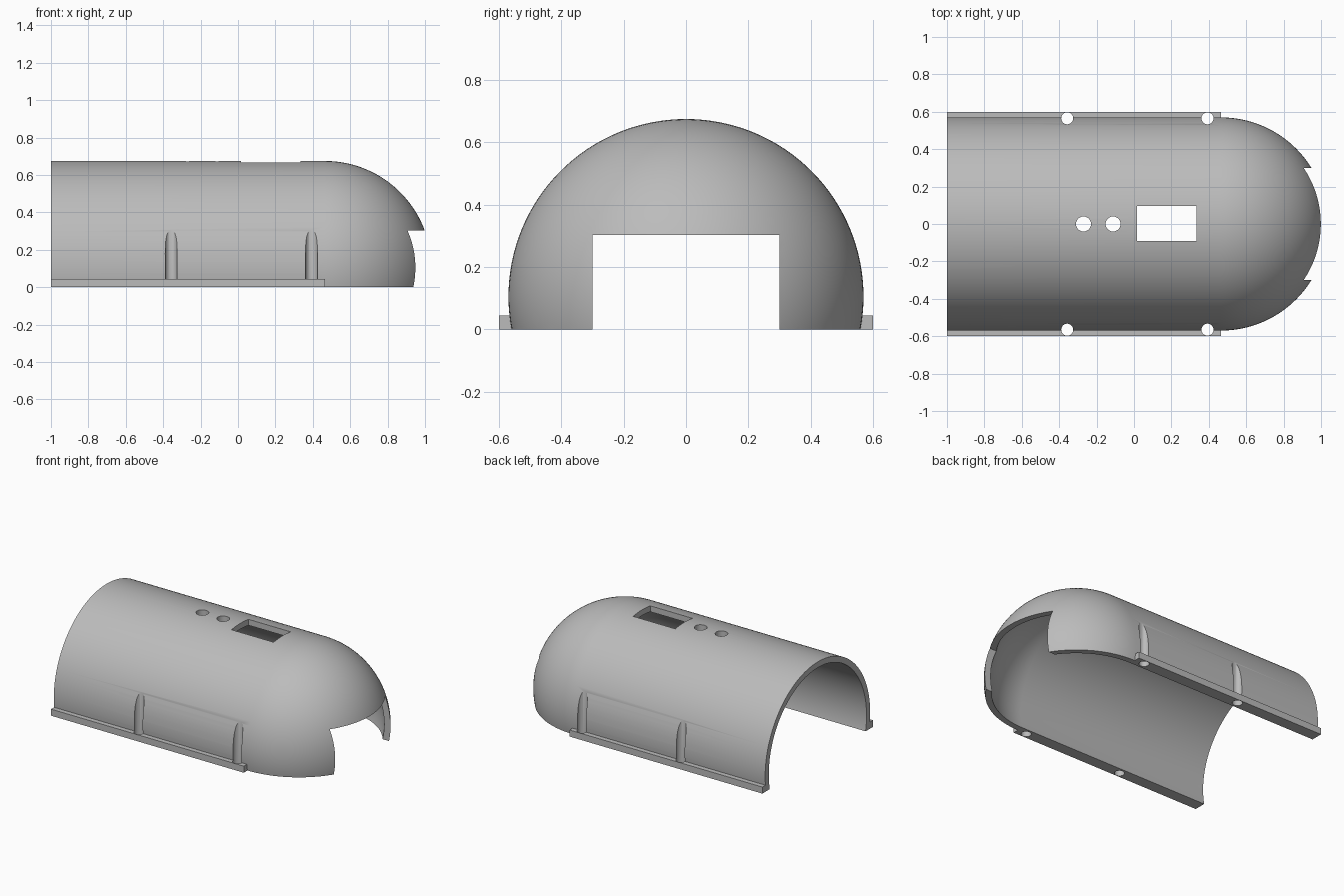
import bpy, bmesh
from math import sin, cos, pi, radians
from mathutils import Matrix

default = bpy.data.objects.get("Cube")
if default:
    bpy.data.objects.remove(default, do_unlink=True)

AXIS_Z = 0.105      # height of the tunnel axis
RADIUS = 0.57
WALL = 0.04
DOME_X = 0.464      # where the barrel meets the dome
BACK_X = -1.0

grey = bpy.data.materials.new("plain grey")
grey.use_nodes = True
grey.diffuse_color = (0.5, 0.5, 0.5, 1)
grey.node_tree.nodes["Principled BSDF"].inputs["Base Color"].default_value = (0.5, 0.5, 0.5, 1)


def finish(bm, name):
    bmesh.ops.recalc_face_normals(bm, faces=bm.faces)
    mesh = bpy.data.meshes.new(name)
    bm.to_mesh(mesh)
    bm.free()
    obj = bpy.data.objects.new(name, mesh)
    bpy.context.collection.objects.link(obj)
    mesh.materials.append(grey)
    return obj


def box(name, low, high):
    bm = bmesh.new()
    size = [h - l for l, h in zip(low, high)]
    mid = [(h + l) / 2 for l, h in zip(low, high)]
    bmesh.ops.create_cube(bm, size=1, matrix=Matrix.Translation(mid) @ Matrix.Diagonal((*size, 1)))
    return finish(bm, name)


def rod(name, x, y, radius, low, high):
    bm = bmesh.new()
    bmesh.ops.create_cone(bm, cap_ends=True, segments=48, radius1=radius, radius2=radius,
                          depth=high - low, matrix=Matrix.Translation((x, y, (low + high) / 2)))
    return finish(bm, name)


def combine(target, tool, operation):
    mod = target.modifiers.new(operation.lower(), 'BOOLEAN')
    mod.operation = operation
    mod.solver = 'EXACT'
    mod.object = tool
    bpy.context.view_layer.objects.active = target
    bpy.ops.object.modifier_apply(modifier=mod.name)
    bpy.data.objects.remove(tool, do_unlink=True)


# Barrel and dome: one hollow profile turned about the long axis
def half_profile(radius):
    arc = [(DOME_X + radius * sin(i * pi / 64), radius * cos(i * pi / 64)) for i in range(33)]
    return [(BACK_X, radius)] + arc


profile = half_profile(RADIUS) + half_profile(RADIUS - WALL)[::-1]
bm = bmesh.new()
verts = [bm.verts.new((x, 0, AXIS_Z + r)) for x, r in profile]
outer_count = len(profile) // 2
edges = [bm.edges.new((verts[i], verts[(i + 1) % len(verts)]))
         for i in range(len(verts)) if i != outer_count - 1]
bmesh.ops.spin(bm, geom=verts + edges, cent=(0, 0, AXIS_Z), axis=(1, 0, 0),
               angle=2 * pi, steps=128, use_merge=True)
bmesh.ops.remove_doubles(bm, verts=bm.verts, dist=0.0001)
shell = finish(bm, "domed_shell")

# Ground cut and side flanges
combine(shell, box("ground_cutter", (-2, -1, -1), (2, 1, 0)), 'DIFFERENCE')
for side in (-1, 1):
    ys = sorted((side * 0.545, side * 0.6))
    combine(shell, box("flange", (BACK_X, ys[0], 0), (DOME_X, ys[1], 0.045)), 'UNION')

# Doorway in the dome, roof window and two roof holes
combine(shell, box("door_cutter", (0.6, -0.3, -0.2), (1.5, 0.3, 0.302)), 'DIFFERENCE')
combine(shell, box("window_cutter", (0.015, -0.092, 0.5), (0.335, 0.095, 0.9)), 'DIFFERENCE')
for x in (-0.27, -0.112):
    combine(shell, rod("roof_hole_cutter", x, 0, 0.04, 0.5, 0.9), 'DIFFERENCE')

# Upright screw channels through the flanges
for x in (-0.357, 0.393):
    for side in (-1, 1):
        combine(shell, rod("screw_cutter", x, side * 0.565, 0.032, -0.2, 0.6), 'DIFFERENCE')

bpy.ops.object.select_all(action='DESELECT')
shell.select_set(True)
bpy.context.view_layer.objects.active = shell
bpy.ops.object.shade_smooth_by_angle(angle=radians(30))
